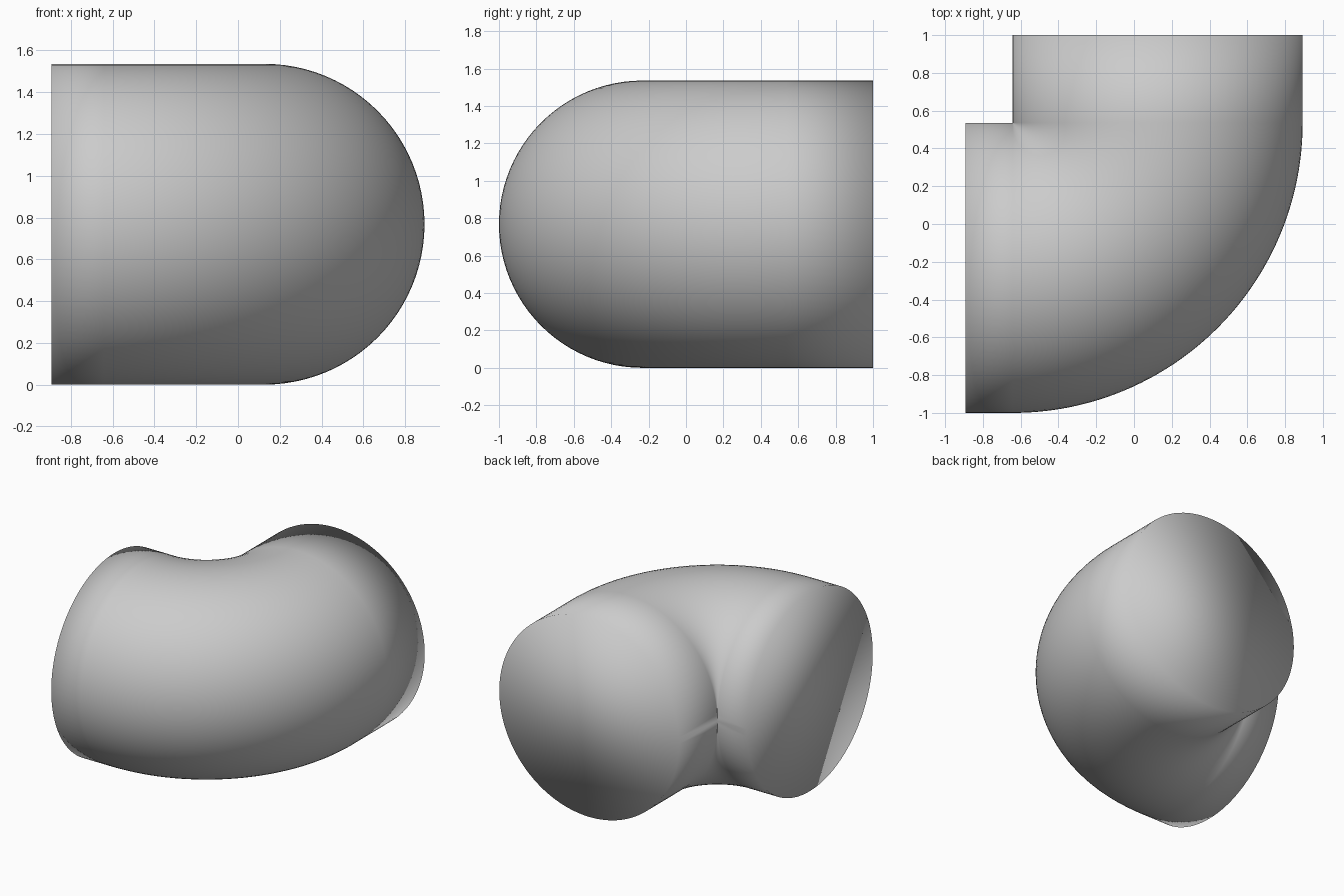
import bpy, bmesh
from math import sin, cos, pi
from mathutils import Vector

if "Cube" in bpy.data.objects:
    bpy.data.objects.remove(bpy.data.objects["Cube"])

R = 0.768                      # pipe radius, equal to bend radius
SIDES, STEPS = 96, 48
CORNER = Vector((-0.643, 0.536, R))   # inside corner of the bend
X_END, Y_END = -0.893, 1.0

bm = bmesh.new()


def ring(angle, shift=(0, 0, 0)):
    # circular section touching the inside corner, swung around it
    out = Vector((cos(angle), sin(angle), 0))
    return [bm.verts.new(CORNER + Vector(shift)
                         + out * (R - R * cos(2 * pi * i / SIDES))
                         + Vector((0, 0, R * sin(2 * pi * i / SIDES))))
            for i in range(SIDES)]


# Straight inlet, quarter bend, straight outlet
rings = [ring(-pi / 2, (X_END - CORNER.x, 0, 0))]
rings += [ring(-pi / 2 + pi / 2 * k / STEPS) for k in range(STEPS + 1)]
rings.append(ring(0, (0, Y_END - CORNER.y, 0)))

for a, b in zip(rings, rings[1:]):
    for i in range(SIDES):
        j = (i + 1) % SIDES
        bm.faces.new((a[i], a[j], b[j], b[i]))

# Flat end caps
bm.faces.new(rings[0])
bm.faces.new(rings[-1])

# Merge the pinched inside corner and blend the shading everywhere
bmesh.ops.remove_doubles(bm, verts=bm.verts, dist=1e-5)
bmesh.ops.recalc_face_normals(bm, faces=bm.faces)
for f in bm.faces:
    f.smooth = True

mesh = bpy.data.meshes.new("pipe_elbow")
bm.to_mesh(mesh)
bm.free()
obj = bpy.data.objects.new("pipe_elbow", mesh)
bpy.context.collection.objects.link(obj)
